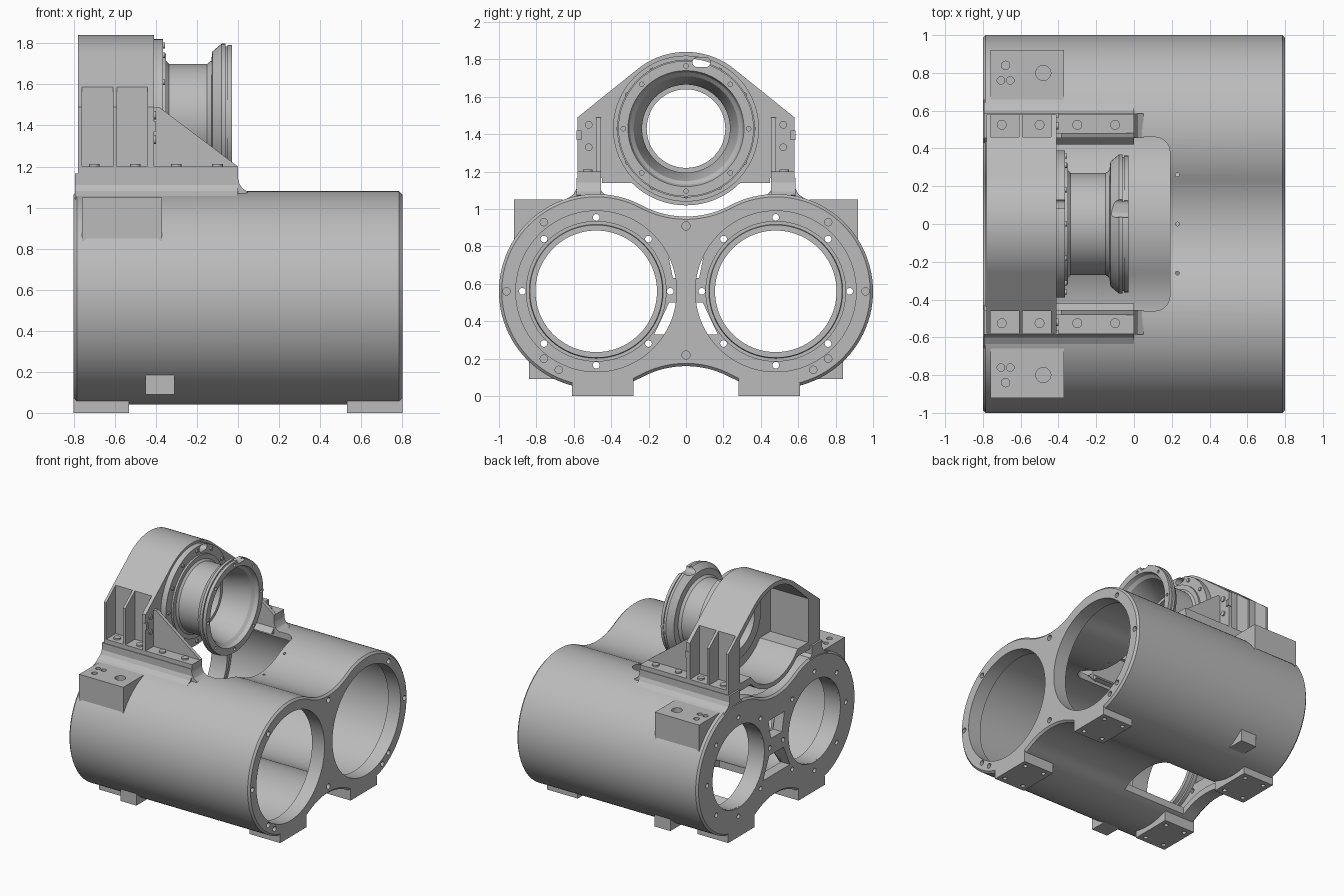
import bpy, bmesh
from math import sin, cos, tan, pi, radians, atan2, acos, hypot
from mathutils import Matrix, Vector

cube = bpy.data.objects.get("Cube")
if cube:
    bpy.data.objects.remove(cube, do_unlink=True)

grey = bpy.data.materials.new("cast grey")
grey.use_nodes = True
grey.diffuse_color = (0.5, 0.5, 0.5, 1)
grey.node_tree.nodes["Principled BSDF"].inputs["Base Color"].default_value = (0.5, 0.5, 0.5, 1)

BORE_Y, BORE_Z, DRUM_Z = 0.48, 0.56, 1.43
SIDES = (("front", -1), ("back", 1))
PLACE = {"X": lambda p, t: (t, p[0], p[1]),
         "Y": lambda p, t: (p[0], t, p[1]),
         "Z": lambda p, t: (p[0], p[1], t)}


def finish(name, bm):
    bmesh.ops.recalc_face_normals(bm, faces=bm.faces)
    mesh = bpy.data.meshes.new(name)
    bm.to_mesh(mesh)
    bm.free()
    mesh.materials.append(grey)
    obj = bpy.data.objects.new(name, mesh)
    bpy.context.collection.objects.link(obj)
    return obj


def loft(name, sections, axis="X"):
    """Closed solid through (position, outline) sections."""
    bm = bmesh.new()
    rings = [[bm.verts.new(PLACE[axis](p, t)) for p in pts] for t, pts in sections]
    n = len(rings[0])
    for a, b in zip(rings, rings[1:]):
        for i in range(n):
            j = (i + 1) % n
            bm.faces.new((a[i], a[j], b[j], b[i]))
    bm.faces.new(rings[0])
    bm.faces.new(rings[-1])
    return finish(name, bm)


def prism(name, pts, lo, hi, axis="X"):
    return loft(name, [(lo, pts), (hi, pts)], axis)


def box(name, x, y, z):
    return prism(name, [(x[0], y[0]), (x[1], y[0]), (x[1], y[1]), (x[0], y[1])], z[0], z[1], "Z")


def lathe(name, profile, y, z, segs=96):
    """Turn a closed (x, radius) profile about a lengthwise axis."""
    bm = bmesh.new()
    rings = [[bm.verts.new((x, y + r * cos(2 * pi * k / segs), z + r * sin(2 * pi * k / segs)))
              for x, r in profile] for k in range(segs)]
    n = len(profile)
    for k in range(segs):
        a, b = rings[k], rings[(k + 1) % segs]
        for i in range(n):
            j = (i + 1) % n
            bm.faces.new((a[i], a[j], b[j], b[i]))
    return finish(name, bm)


def pins(name, items, axis, length, segs=20):
    """Many small cylinders, each given as (centre, radius)."""
    bm = bmesh.new()
    turn = Matrix.Rotation(pi / 2, 4, "Y") if axis == "X" else Matrix()
    for centre, r in items:
        bmesh.ops.create_cone(bm, cap_ends=True, segments=segs, radius1=r, radius2=r,
                              depth=length, matrix=Matrix.Translation(centre) @ turn)
    return finish(name, bm)


def cut(target, *cutters):
    for c in cutters:
        mod = target.modifiers.new("cut", "BOOLEAN")
        mod.operation, mod.solver, mod.object = "DIFFERENCE", "EXACT", c
        bpy.context.view_layer.update()
        deps = bpy.context.evaluated_depsgraph_get()
        mesh = bpy.data.meshes.new_from_object(target.evaluated_get(deps))
        target.modifiers.clear()
        target.data = mesh
        bpy.data.objects.remove(c, do_unlink=True)


def arc(cy, cz, r, a0, a1, n):
    return [(cy + r * cos(radians(a0 + (a1 - a0) * i / n)),
             cz + r * sin(radians(a0 + (a1 - a0) * i / n))) for i in range(n + 1)]


def twin_outline(inset):
    """Two circles blended by concave saddles above and below."""
    r, saddle = 0.52 - inset, 0.5 + inset
    a = 118.07
    return (arc(BORE_Y, BORE_Z, r, -a, a, 64)
            + arc(0, BORE_Z + 0.9, saddle, a - 180, -a, 24)[1:-1]
            + arc(-BORE_Y, BORE_Z, r, 180 - a, 180 + a, 64)
            + arc(0, BORE_Z - 0.9, saddle, a, 180 - a, 24)[1:-1])


def around(x, y, z, r, count, size):
    return [((x, y + r * cos(2 * pi * k / count), z + r * sin(2 * pi * k / count)), size)
            for k in range(count)]


# Twin-bore casing, hollow, with chamfered ends
casing = loft("casing", [(-0.8, twin_outline(0.015)), (-0.785, twin_outline(0)),
                         (0.785, twin_outline(0)), (0.8, twin_outline(0.015))])
cut(casing, prism("cavity", twin_outline(0.05), -0.72, 0.69))
for side, s in SIDES:
    cut(casing, prism("wide_bore", arc(s * BORE_Y, BORE_Z, 0.43, 0, 357, 119), 0.6, 0.9),
        prism("narrow_bore", arc(s * BORE_Y, BORE_Z, 0.327, 0, 357, 119), -0.9, -0.6),
        pins("ring_holes", around(-0.76, s * BORE_Y, BORE_Z, 0.395, 8, 0.018), "X", 0.2))
    # Bearing seat inside the narrow end
    lathe(side + "_bearing_seat", [(-0.79, 0.325), (-0.66, 0.325), (-0.66, 0.355),
                                   (-0.69, 0.358), (-0.69, 0.376), (-0.75, 0.376)],
          s * BORE_Y, BORE_Z)

# Openings above, below and between the bores
top_window = [(-0.7, -0.46)] + arc(0.11, -0.38, 0.08, -90, 0, 8) + arc(0.11, 0.38, 0.08, 0, 90, 8) + [(-0.7, 0.46)]
cut(casing, prism("top_window", top_window, 0.8, 1.3, "Z"),
    box("bottom_window", (-0.68, -0.12), (-0.25, 0.25), (0, 0.34)),
    prism("lower_web_window", [(-0.17, 0.33), (0.17, 0.33), (0.09, 0.5), (-0.09, 0.5)], -0.9, -0.6),
    prism("upper_web_window", [(-0.07, 0.63), (0.07, 0.63), (0.1, 0.78), (-0.1, 0.78)], -0.9, -0.6))

# End-face bolt holes and the oil holes on the saddle
end_holes = [((0.8, 0, z), 0.022) for z in (0.22, 0.91)]
for s in (-1, 1):
    end_holes += [((0.8, s * y, z), 0.02) for y, z in ((0.96, 0.56), (0.76, 0.93), (0.76, 0.2), (0.68, 0.14))]
cut(casing, pins("end_holes", end_holes, "X", 0.12),
    pins("oil_holes", [((0.23, y, 1.0), 0.01) for y in (-0.26, 0, 0.26)], "Z", 0.3))

for side, s in SIDES:
    flip = lambda pts: [(s * y, z) for y, z in pts]
    # Feet with bolt holes
    for end, x in (("left", 0.53), ("right", -0.8)):
        foot = prism(f"{side}_{end}_foot", flip([(0.28, 0), (0.61, 0), (0.61, 0.07), (0.48, 0.06), (0.28, 0.1)]),
                     x, x + 0.27)
        cut(foot, pins("foot_holes", [((x + dx, s * y, 0), 0.016) for dx in (0.05, 0.22)
                                      for y in (0.33, 0.56)], "Z", 0.06))
    # Square mounting boss on the shoulder
    boss = loft(side + "_shoulder_boss", [
        (x, flip([(0.66, 1.05), (0.92, 1.05), (0.92, z), (0.8, 0.93)]))
        for x, z in ((-0.76, 0.83), (-0.735, 0.85), (-0.39, 0.85), (-0.37, 0.83))])
    cut(boss, pins("boss_holes", [((x, s * y, 1.05), r) for x, y, r in
                                  ((-0.48, 0.8, 0.04), (-0.68, 0.84, 0.022),
                                   (-0.705, 0.76, 0.02), (-0.655, 0.76, 0.02))], "Z", 0.08))
    # Small lug low on the flank
    prism(side + "_lower_lug", flip([(0.84, 0.09), (0.84, 0.21), (0.77, 0.16), (0.7, 0.09)]), -0.45, -0.31)
    # Raised rail that carries the upper housing
    prism(side + "_rail", flip([(0.42, 1.06), (0.455, 1.1), (0.455, 1.165), (0.585, 1.165),
                                (0.585, 1.11), (0.6, 1.08), (0.66, 1.04), (0.5, 1.05)]), -0.795, 0)
    prism(side + "_rail_end", [(-0.02, 1.05), (-0.02, 1.165), (-0.005, 1.165), (0.005, 1.12),
                               (0.02, 1.095), (0.05, 1.075)], s * 0.455, s * 0.585, "Y")
    # Gusset bracket with its foot plate
    box(side + "_gusset_foot", (-0.41, 0), (s * 0.455, s * 0.58), (1.165, 1.2))
    prism(side + "_gusset", [(-0.41, 1.19), (-0.41, 1.49), (-0.385, 1.49), (0, 1.2), (0, 1.19)],
          s * 0.455, s * 0.482, "Y")
    pins(side + "_foot_bolts", [((x, s * 0.525, 1.2), 0.026) for x in (-0.7, -0.5, -0.3, -0.1)], "Z", 0.025)
    pins(side + "_rib_bolts", [((-0.41, s * 0.52, z), 0.02) for z in (1.33, 1.45)], "X", 0.02)
    box(side + "_rib_stop", (-0.43, -0.4), (s * 0.56, s * 0.585), (1.37, 1.42))


def arch_outline(r, corner, lower):
    """Circle with tangent shoulders; lower lists the points under each shoulder."""
    dy, dz = corner[0], corner[1] - DRUM_Z
    a = (atan2(dz, dy) + acos(r / hypot(dy, dz))) * 180 / pi
    b = acos(lower[-1][0] / r) * 180 / pi
    right = [corner] + lower[:-1]
    return (arc(0, DRUM_Z, r, 180 - a, a, 32) + right
            + arc(0, DRUM_Z, r, -b, b - 180, 32) + [(-y, z) for y, z in reversed(right)])


# Upper housing: arched shell open at one end, ribbed pockets on its flanks
housing = prism("upper_housing", arch_outline(0.41, (0.58, 1.49),
                [(0.58, 1.165), (0.45, 1.165), (0.45, 1.14), (0.29, 1.14)]), -0.78, -0.41)
cut(housing, prism("housing_cavity", arch_outline(0.375, (0.43, 1.55),
                   [(0.43, 1.2), (0.296, 1.2)]), -0.9, -0.445),
    prism("housing_bore", arc(0, DRUM_Z, 0.26, 0, 357, 119), -0.5, -0.3))
for s in (-1, 1):
    for x in (-0.76, -0.59):
        cut(housing, box("pocket", (x, x + 0.15), (s * 0.46, s * 0.7), (1.2, 1.8)))

# Flanged drum with a flared mouth
drum = lathe("flanged_drum", [
    (-0.46, 0.21), (-0.46, 0.29), (-0.42, 0.29), (-0.42, 0.39), (-0.365, 0.39), (-0.365, 0.32),
    (-0.35, 0.32), (-0.35, 0.285), (-0.335, 0.27), (-0.15, 0.27), (-0.13, 0.285), (-0.125, 0.33),
    (-0.08, 0.368), (-0.06, 0.368), (-0.06, 0.355), (-0.052, 0.355), (-0.052, 0.362),
    (-0.03, 0.362), (-0.03, 0.31), (-0.06, 0.3), (-0.08, 0.28), (-0.25, 0.235), (-0.3, 0.235),
    (-0.3, 0.21)], 0, DRUM_Z)
cut(drum, pins("mouth_holes", around(-0.03, 0, DRUM_Z, 0.335, 8, 0.012), "X", 0.04))
pins("flange_bolts", around(-0.362, 0, DRUM_Z, 0.36, 12, 0.014), "X", 0.015)

# Sight slot through the flanges and housing wall
for part in (drum, housing):
    cut(part, prism("slot", arc(0.06, 1.785, 0.026, 90, 270, 8) + arc(0.105, 1.785, 0.026, -90, 90, 8), -0.5, 0.1))

# Smooth round surfaces, crisp edges
for obj in bpy.context.collection.objects:
    if obj.type == "MESH" and obj.data.materials and obj.data.materials[0] == grey:
        obj.data.polygons.foreach_set("use_smooth", [True] * len(obj.data.polygons))
        obj.data.set_sharp_from_angle(angle=radians(25))
